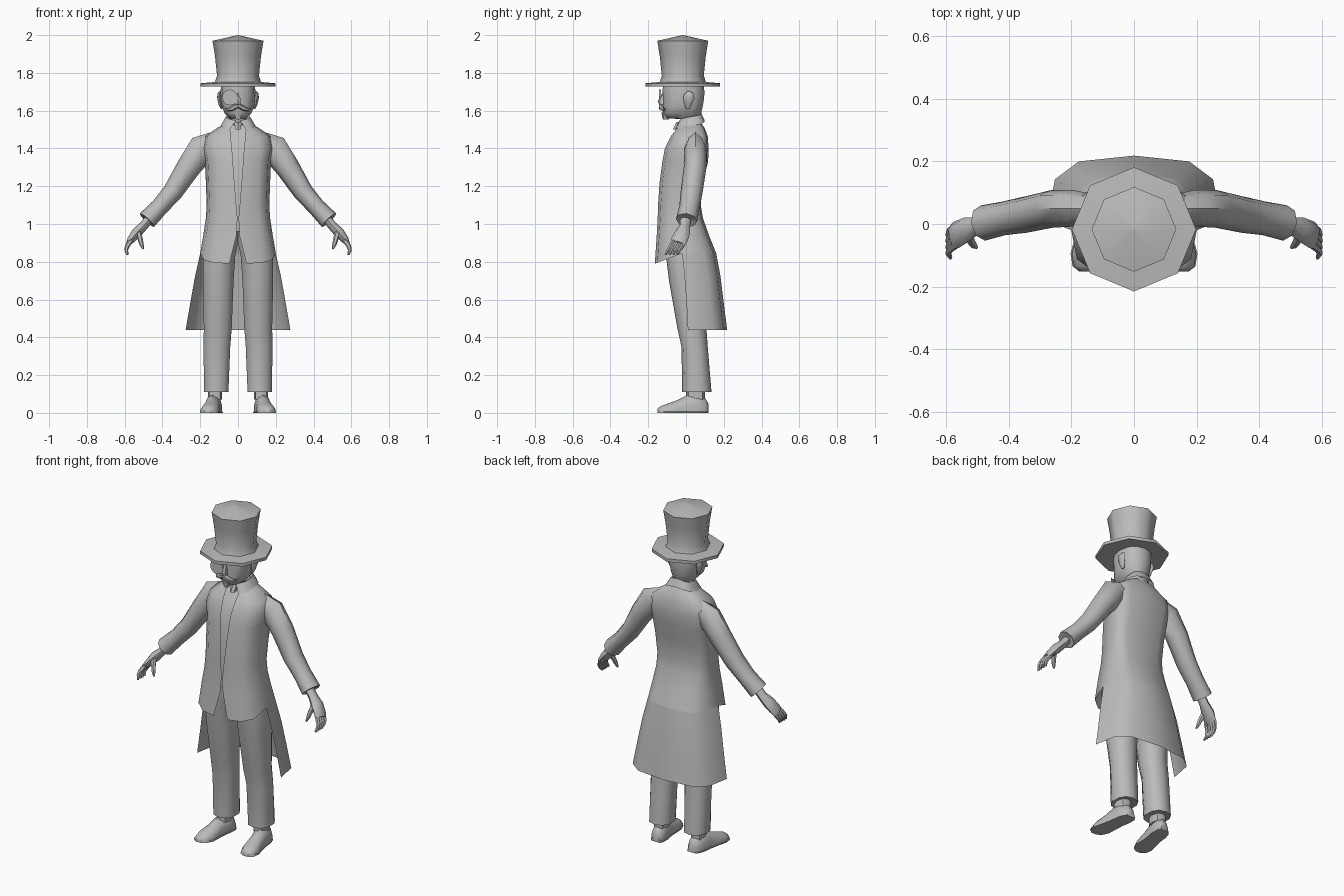
import bpy, bmesh, math
from mathutils import Vector

cloth = bpy.data.materials.new("grey")
cloth.diffuse_color = (0.5, 0.5, 0.5, 1)


def finish(name, bm, mirror=False, angle=50):
    bmesh.ops.recalc_face_normals(bm, faces=bm.faces)
    me = bpy.data.meshes.new(name)
    bm.to_mesh(me)
    bm.free()
    me.materials.append(cloth)
    me.shade_smooth()
    me.set_sharp_from_angle(angle=math.radians(angle))
    ob = bpy.data.objects.new(name, me)
    bpy.context.collection.objects.link(ob)
    if mirror:
        ob.modifiers.new("mirror", 'MIRROR')
    return ob


def skin(bm, rings, closed=True, caps=True):
    vs = [[bm.verts.new(p) for p in r] for r in rings]
    n = len(vs[0])
    for a, b in zip(vs, vs[1:]):
        for i in range(n if closed else n - 1):
            j = (i + 1) % n
            bm.faces.new((a[i], a[j], b[j], b[i]))
    if caps:
        bm.faces.new(vs[0][::-1])
        bm.faces.new(vs[-1])


def loft(name, rings, mirror=False, closed=True, caps=True, angle=50):
    bm = bmesh.new()
    skin(bm, rings, closed, caps)
    return finish(name, bm, mirror, angle)


def power(v, p):
    return math.copysign(abs(v) ** p, v)


def oval(z, cx, w, yf, yb, n=12, p=0.85):
    """Horizontal rounded section between a front and a back depth."""
    c, d = (yf + yb) / 2, (yb - yf) / 2
    angles = [2 * math.pi * i / n for i in range(n)]
    return [(cx + w * power(math.sin(a), p), c - d * power(math.cos(a), p), z) for a in angles]


def tube_rings(path, n=8):
    """Rings across a path of (x, y, z, half height, half depth)."""
    pts = [Vector(q[:3]) for q in path]
    rings = []
    for i, q in enumerate(path):
        t = pts[min(i + 1, len(pts) - 1)] - pts[max(i - 1, 0)]
        u = Vector((t.z, 0, -t.x)).normalized()
        v = t.cross(u).normalized()
        rings.append([pts[i] + u * q[3] * math.cos(a) + v * q[4] * math.sin(a)
                      for a in (2 * math.pi * k / n for k in range(n))])
    return rings


def half_row(z, w, yf, ys, yb, gap, start=0, dip=0.0, p=0.65):
    """Half coat section from front edge round to the centre of the back."""
    row = []
    for k in range(start, 7):
        a = math.pi * k / 6
        x = w * power(math.sin(a), p) if k < 6 else 0
        c = power(math.cos(a), p) if k != 3 else 0
        y = ys - (ys - yf) * c if c > 0 else ys - (yb - ys) * c
        row.append((max(x, gap) if k < 3 else x, y, z - dip * max(c, 0)))
    return row


# Top hat: eight-sided brim and crown
hat = [(.09, 1.732), (.198, 1.727), (.198, 1.745), (.122, 1.752), (.111, 1.785),
       (.122, 1.89), (.135, 1.97), (.001, 2.0)]
loft("top_hat", [[(r * math.cos(k * math.pi / 4), r * math.sin(k * math.pi / 4) - .017, z)
                  for k in range(8)] for r, z in hat])

# Head and neck
head = [(1.49, .055, -.01, .08), (1.555, .05, -.02, .075), (1.56, .045, -.105, .07),
        (1.585, .07, -.122, .08), (1.62, .085, -.123, .088), (1.66, .09, -.122, .095),
        (1.70, .092, -.125, .098), (1.745, .09, -.12, .092)]
loft("head", [oval(z, 0, w, f, b) for z, w, f, b in head])
loft("nose", [oval(1.69, 0, .01, -.128, -.11, 6), oval(1.65, 0, .016, -.15, -.11, 6),
              oval(1.632, 0, .018, -.142, -.11, 6)])
loft("ear", tube_rings([(.086, .01, 1.61, .006, .01), (.094, .01, 1.635, .009, .02),
                        (.1, .015, 1.67, .011, .03), (.1, .015, 1.69, .008, .024),
                        (.094, .012, 1.7, .005, .01)]), True)
loft("moustache", tube_rings([(0, -.133, 1.628, .012, .012), (.03, -.13, 1.612, .013, .013),
                              (.055, -.118, 1.603, .007, .008), (.068, -.11, 1.612, .002, .002)], 6), True)
loft("goatee", [oval(1.59, 0, .026, -.13, -.1, 6), oval(1.552, 0, .012, -.122, -.09, 6)])

# Monocle: thin disc over one eye
loft("monocle", [[(-.042 + .042 * math.cos(k * math.pi / 6), y, 1.67 + .042 * math.sin(k * math.pi / 6))
                  for k in range(12)] for y in (-.143, -.132)])

# Shirt collar: folded band, lower at the front
collar = []
for w, yf, yb, gap, zf, zb in ((.056, -.03, .07, .012, 1.52, 1.56),
                               (.064, -.035, .08, .012, 1.548, 1.588),
                               (.092, -.06, .1, .045, 1.495, 1.545)):
    row = half_row(0, w, yf, .025, yb, gap)
    collar.append([(x, y, zf + (zb - zf) * k / 6) for k, (x, y, _) in enumerate(row)])
loft("collar", collar, True, False, False)
loft("tie_knot", [oval(1.54, 0, .022, -.05, -.01, 6), oval(1.50, 0, .016, -.07, -.01, 6)])

# Shirt front seen between the coat edges
shirt = [(1.53, .06, -.02), (1.5, .065, -.04), (1.46, .07, -.07), (1.4, .06, -.1),
         (1.33, .06, -.115), (1.22, .05, -.13), (1.1, .045, -.138), (.96, .045, -.138)]
loft("shirt_front", [[(-w, y + .004, z), (0, y, z), (w, y + .004, z)] for z, w, y in shirt],
     closed=False, caps=False)

# Coat body, then the long tail hanging from its sides and back
body = [(1.535, .066, -.02, .035, .08, .045), (1.505, .115, -.048, .04, .1, .042),
        (1.465, .175, -.08, .045, .115, .039), (1.4, .19, -.112, .045, .12, .032),
        (1.33, .175, -.125, .04, .117, .027), (1.22, .17, -.14, .03, .09, .019),
        (1.1, .166, -.148, .012, .078, .009), (1.03, .17, -.15, 0, .09, .003),
        (.94, .184, -.155, -.01, .122, .008)]
rows = [half_row(*r) for r in body]
rows.append(half_row(.845, .2, -.165, -.02, .16, .045, dip=.055))
loft("coat_body", rows, True, False, False)
loft("coat_tail", [half_row(.845, .2, 0, -.02, .16, 0, 3), half_row(.72, .228, 0, -.008, .183, 0, 3),
                   half_row(.58, .253, 0, .003, .2, 0, 3), half_row(.44, .277, 0, .01, .218, 0, 3)],
     True, False, False)

# Sleeves with open cuffs
sleeve = [(.11, .05, 1.445, .05, .04), (.19, .05, 1.4, .076, .058), (.262, .048, 1.3, .064, .06),
          (.345, .03, 1.17, .053, .058), (.415, .018, 1.09, .047, .054), (.482, .003, 1.02, .052, .057),
          (.476, .003, 1.026, .03, .034)]
loft("sleeve", tube_rings(sleeve), True)

# Hands with curled fingers and a thumb
bm = bmesh.new()
skin(bm, tube_rings([(.46, 0, 1.04, .024, .028), (.5, -.006, .99, .024, .028),
                     (.535, -.018, .955, .028, .04), (.568, -.035, .915, .02, .044),
                     (.578, -.042, .9, .014, .04)]))
for i in range(4):
    dy = -.03 + .02 * i
    skin(bm, tube_rings([(.565, -.035 + dy, .915, .014, .011), (.588, -.052 + dy, .88, .012, .011),
                         (.592, -.065 + dy, .86, .01, .01), (.585, -.078 + dy, .838, .006, .006)], 6))
skin(bm, tube_rings([(.53, -.035, .965, .016, .016), (.518, -.058, .92, .014, .013),
                     (.51, -.068, .89, .011, .011), (.502, -.075, .868, .005, .005)], 6))
finish("hand", bm, True)

# Trouser legs
leg = [(1.0, .078, .08, -.11, .07), (.9, .086, .09, -.112, .1), (.84, .1, .09, -.107, .11), (.7, .105, .085, -.09, .11),
       (.45, .107, .077, -.046, .108), (.35, .112, .074, -.024, .115), (.11, .115, .067, -.02, .135),
       (.115, .118, .045, .005, .11)]
loft("trouser_leg", [oval(z, cx, w, f, b, 10) for z, cx, w, f, b in leg], True)

# Shoes: turned-out lofted uppers on thin soles, with ankles
shape = [(-1, 0), (1, 0), (1, .4), (.7, .82), (0, 1), (-.7, .82), (-1, .4)]
stations = [(.118, .022, .05), (.1, .036, .08), (.06, .042, .1), (.015, .04, .1), (-.04, .044, .07),
            (-.095, .05, .05), (-.135, .038, .036), (-.152, .014, .02)]


def shoe_rings(grow, height=None):
    return [[(.121 + (.1 - y) * .14 + (w + grow) * u, y, (height or h) * v) for u, v in shape]
            for y, w, h in stations]


loft("shoe", shoe_rings(0), True)
loft("sole", shoe_rings(.004, .014), True)
loft("ankle", [oval(z, .122, .038, .0, .1, 8) for z in (.07, .16)], True)
